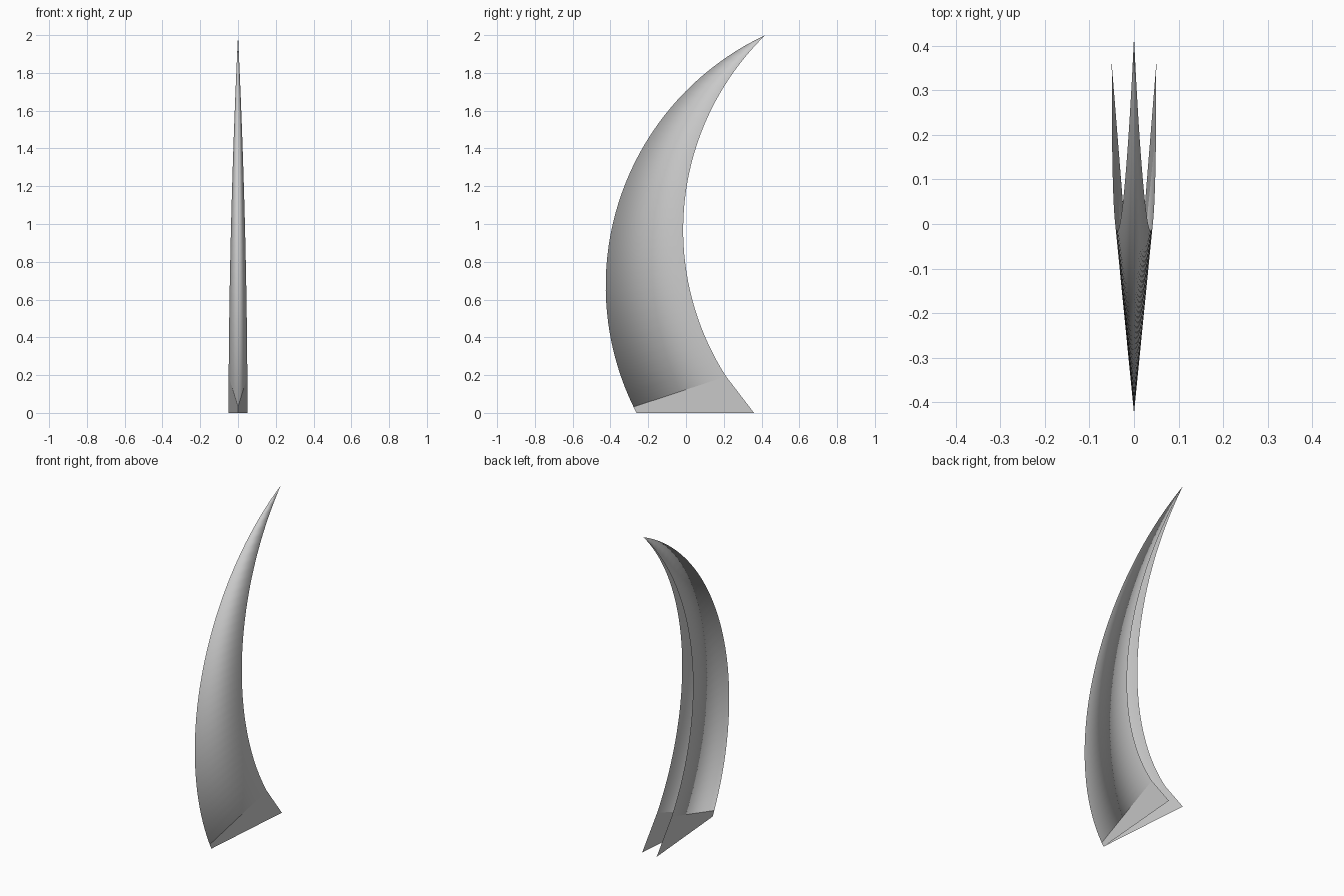
import bpy, bmesh
from math import atan2, cos, sin
from mathutils import Vector

if "Cube" in bpy.data.objects:
    bpy.data.objects.remove(bpy.data.objects["Cube"])

ROWS = 40
HALF_WIDTH = 0.05
TIP = (0.42, 2.0)


def arc(a, b, c):
    """Function t -> (y, z) on the circle through a, b, c, from a (0) to c (1)."""
    a, b, c = Vector(a), Vector(b), Vector(c)
    p, q = b - a, c - a
    d = 2 * (p.x * q.y - p.y * q.x)
    centre = a + Vector((q.y * p.length_squared - p.y * q.length_squared,
                         p.x * q.length_squared - q.x * p.length_squared)) / d
    radius = (a - centre).length
    # angles measured from -y so the sweep never wraps
    start, end = (atan2(v.y - centre.y, centre.x - v.x) for v in (a, c))

    def point(t):
        angle = start + (end - start) * t
        return centre.x - radius * cos(angle), centre.y + radius * sin(angle)
    return point


spine = arc((-0.262, 0), (-0.425, 0.66), TIP)      # front fold
rim = arc((0.36, 0), (-0.015, 0.95), TIP)          # free back edges


def rim_x(z):
    return HALF_WIDTH * max(0.0, 1 - (z / 2) ** 1.9)


def section(bm, t_spine, t_rim):
    """Vertices of one V-shaped cross-section: right rim, fold, left rim."""
    ry, rz = rim(t_rim)
    x = rim_x(rz)
    return [bm.verts.new(co) for co in ((-x, ry, rz), (0, *spine(t_spine)), (x, ry, rz))]


bm = bmesh.new()

# Flat base panels, then curved sheets up to the tip
sections = [section(bm, 0, 0)]
for i in range(ROWS):
    t = i / ROWS
    sections.append(section(bm, 0.015 + 0.985 * t, 0.11 + 0.89 * t))
tip = bm.verts.new((0, *TIP))

for n, (low, high) in enumerate(zip(sections, sections[1:])):
    for k in (0, 1):
        face = bm.faces.new((low[k], low[k + 1], high[k + 1], high[k]))
        face.smooth = n > 0
for k in (0, 1):
    bm.faces.new((sections[-1][k], sections[-1][k + 1], tip)).smooth = True

mesh = bpy.data.meshes.new("curved_blade")
bm.to_mesh(mesh)
bm.free()
blade = bpy.data.objects.new("curved_blade", mesh)
bpy.context.collection.objects.link(blade)

# Plain grey
grey = bpy.data.materials.new("light_grey")
grey.use_nodes = True
colour = (0.6, 0.6, 0.6, 1)
grey.diffuse_color = colour
grey.node_tree.nodes["Principled BSDF"].inputs["Base Color"].default_value = colour
mesh.materials.append(grey)
